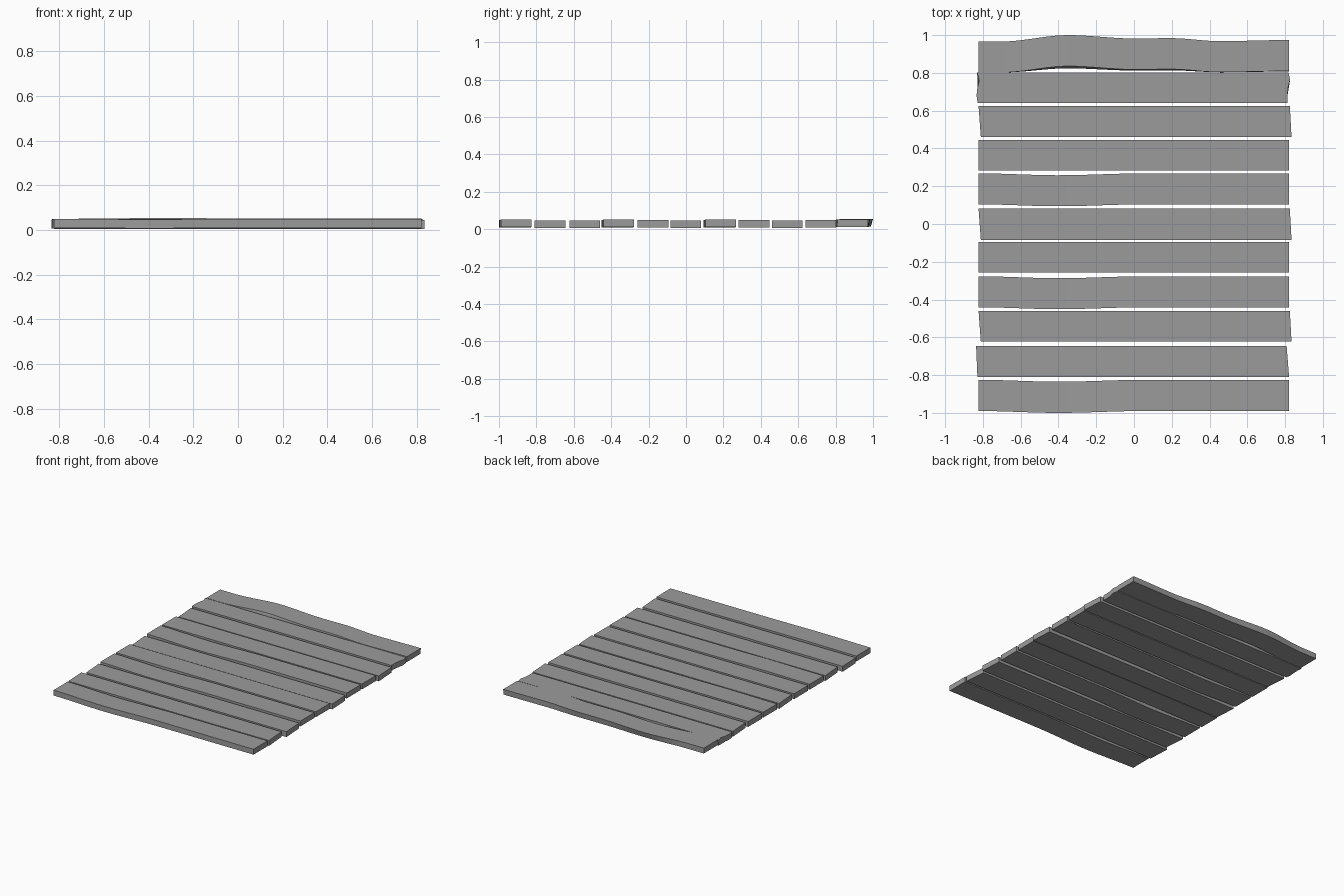
import bpy, bmesh, random

if "Cube" in bpy.data.objects:
    bpy.data.objects.remove(bpy.data.objects["Cube"])

random.seed(4)
T = 0.040      # plank thickness
NX, NY = 32, 4  # divisions along and across a plank

wood = bpy.data.materials.new("dark_grey_wood")
wood.diffuse_color = (0.33, 0.33, 0.33, 1)
wood.use_nodes = True
wood.node_tree.nodes["Principled BSDF"].inputs["Base Color"].default_value = wood.diffuse_color


def curve(points, x):
    """Smoothly interpolate (x, value) pairs."""
    if x <= points[0][0]:
        return points[0][1]
    for (xa, a), (xb, b) in zip(points, points[1:]):
        if x <= xb:
            t = (x - xa) / (xb - xa)
            return a + (b - a) * t * t * (3 - 2 * t)
    return points[-1][1]


STRAIGHT = [(-0.8, 0), (0.8, 0)]
SAG = [(-0.82, 0), (-0.4, -0.010), (0.05, 0), (0.82, 0)]
WARP = [(-0.70, 0), (-0.35, 0.034), (0.0, 0.016), (0.2, 0.018), (0.45, 0.002), (0.82, 0.008)]


def plank(name, y0, y1, z, left, right, wave=STRAIGHT, lift=0.0, shear=0.0, ragged=0.0):
    """left/right: end x at the (y0, y1) edges; wave bends the plank sideways."""
    bm = bmesh.new()
    jag = [[random.uniform(-ragged, ragged) for _ in range(NY + 1)] for _ in range(2)]
    rings = []
    for i in range(NX + 1):
        u = i / NX
        ring = []
        for top in (0, 1):
            for k in range(NY + 1):
                j = NY - k if top else k
                v = j / NY
                xl = left[0] + (left[1] - left[0]) * v
                xr = right[0] + (right[1] - right[0]) * v
                if i == 0:
                    xl += jag[0][j]
                if i == NX:
                    xr += jag[1][j]
                x = xl + (xr - xl) * u
                w = curve(wave, x)
                y = y0 + (y1 - y0) * v + w - (0 if top else shear * w)
                ring.append(bm.verts.new((x, y, z + T * top + lift * w)))
        rings.append(ring)
    n = len(rings[0])
    for a, b in zip(rings, rings[1:]):
        for k in range(n):
            m = (k + 1) % n
            bm.faces.new((a[k], a[m], b[m], b[k]))
    bm.faces.new(rings[0])
    bm.faces.new(rings[-1][::-1])
    bmesh.ops.recalc_face_normals(bm, faces=bm.faces)
    me = bpy.data.meshes.new(name)
    bm.to_mesh(me)
    bm.free()
    me.materials.append(wood)
    bpy.context.collection.objects.link(bpy.data.objects.new(name, me))


SQ_L, SQ_R = (-0.823, -0.823), (0.821, 0.821)
SKEW_L, SKEW_R = (-0.811, -0.823), (0.834, 0.825)

# Sagging planks
for i, (y0, y1) in enumerate([(-0.990, -0.825), (-0.441, -0.277), (0.104, 0.268)]):
    plank(f"sagging_plank_{i + 1}", y0, y1, 0.011, SQ_L, SQ_R, SAG, lift=0.3)

# Skew-cut planks
for i, (y0, y1) in enumerate([(-0.623, -0.460), (-0.084, 0.081), (0.461, 0.624)]):
    plank(f"skew_plank_{i + 1}", y0, y1, 0.005, SKEW_L, SKEW_R)

# Square-cut planks
for i, (y0, y1) in enumerate([(-0.258, -0.094), (0.282, 0.446)]):
    plank(f"square_plank_{i + 1}", y0, y1, 0.010, SQ_L, SQ_R)

# Plank cut the opposite way
plank("reverse_skew_plank", -0.809, -0.645, 0.007, (-0.829, -0.836), (0.821, 0.808))

# Plank with broken ends
plank("ragged_plank", 0.640, 0.802, 0.009, (-0.827, -0.827), (0.821, 0.821), ragged=0.009)

# Strongly warped back plank
plank("warped_plank", 0.802, 0.966, 0.011, SQ_L, SQ_R, WARP, lift=0.1, shear=0.35)
